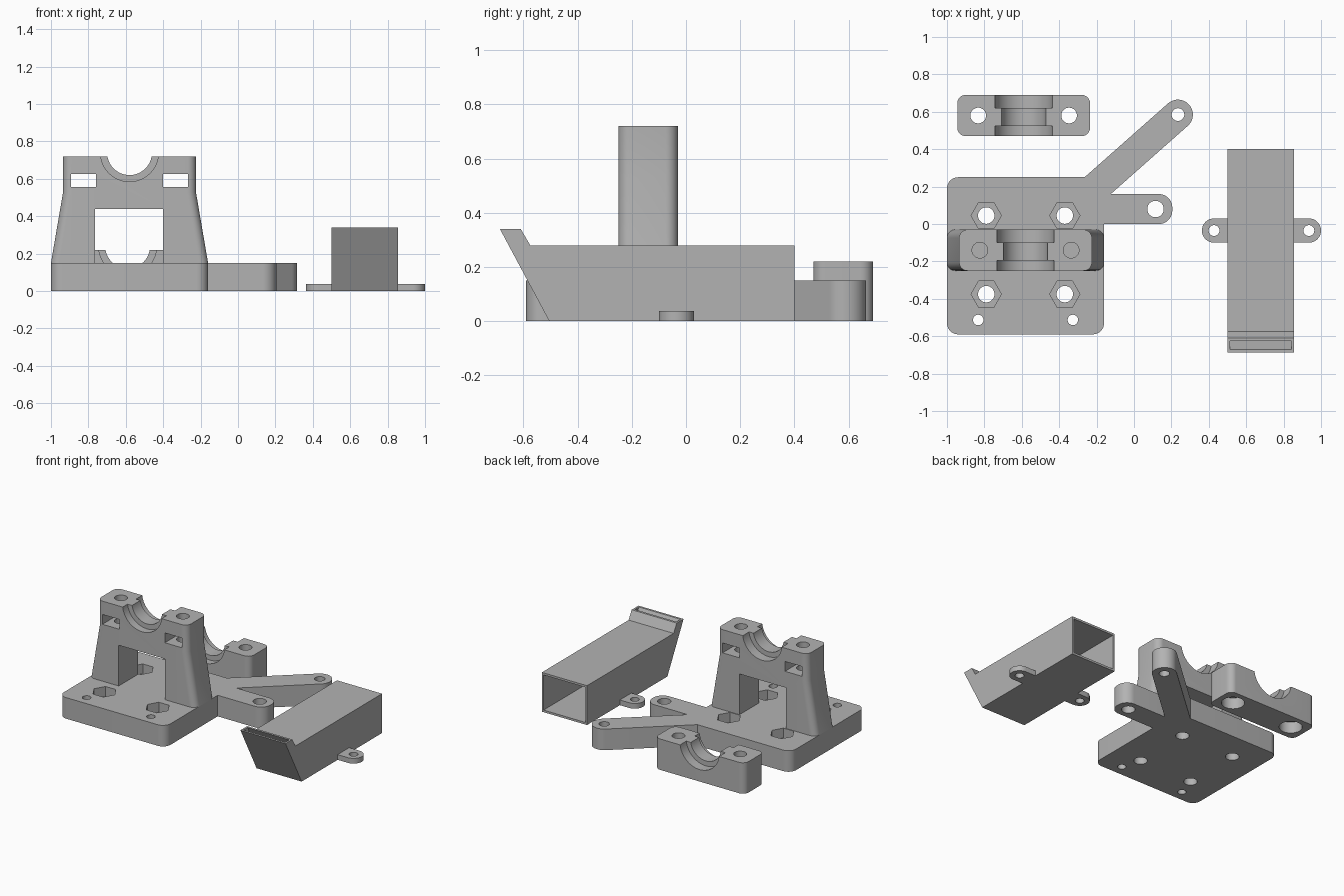
import bpy, bmesh, math
from mathutils import Vector

if "Cube" in bpy.data.objects:
    bpy.data.objects.remove(bpy.data.objects["Cube"])

GREY = bpy.data.materials.new("plain grey")
GREY.diffuse_color = (0.45, 0.45, 0.45, 1)
GREY.use_nodes = True
GREY.node_tree.nodes["Principled BSDF"].inputs["Base Color"].default_value = GREY.diffuse_color


def prism(name, pts, lo, hi, axis="z"):
    """Extrude a 2D outline along an axis (outline planes: z->xy, y->xz, x->yz)."""
    place = {"z": lambda a, b, h: (a, b, h),
             "y": lambda a, b, h: (a, h, b),
             "x": lambda a, b, h: (h, a, b)}[axis]
    bm = bmesh.new()
    face = bm.faces.new([bm.verts.new(place(a, b, lo)) for a, b in pts])
    ext = bmesh.ops.extrude_face_region(bm, geom=[face])
    top = [v for v in ext["geom"] if isinstance(v, bmesh.types.BMVert)]
    bmesh.ops.translate(bm, verts=top, vec=place(0, 0, hi - lo))
    bmesh.ops.recalc_face_normals(bm, faces=bm.faces)
    mesh = bpy.data.meshes.new(name)
    bm.to_mesh(mesh)
    bm.free()
    ob = bpy.data.objects.new(name, mesh)
    bpy.context.collection.objects.link(ob)
    mesh.materials.append(GREY)
    return ob


def rect(x0, x1, y0, y1):
    return [(x0, y0), (x1, y0), (x1, y1), (x0, y1)]


def circle(x, y, r, n=40):
    return [(x + r * math.cos(2 * math.pi * i / n),
             y + r * math.sin(2 * math.pi * i / n)) for i in range(n)]


def rounded(x0, x1, y0, y1, r, n=10):
    pts = []
    for k, (cx, cy) in enumerate([(x1 - r, y1 - r), (x0 + r, y1 - r),
                                  (x0 + r, y0 + r), (x1 - r, y0 + r)]):
        for i in range(n + 1):
            a = math.pi / 2 * (k + i / n)
            pts.append((cx + r * math.cos(a), cy + r * math.sin(a)))
    return pts


def capsule(p, q, r, n=20):
    """Bar from p to q, rounded around q."""
    p, q = Vector(p), Vector(q)
    d = (q - p).normalized()
    side = Vector((-d.y, d.x)) * r
    a0 = math.atan2(d.y, d.x) - math.pi / 2
    arc = [(q.x + r * math.cos(a0 + math.pi * i / n),
            q.y + r * math.sin(a0 + math.pi * i / n)) for i in range(n + 1)]
    return [tuple(p + side), tuple(p - side)] + arc


def combine(ob, other, op="DIFFERENCE"):
    mod = ob.modifiers.new("bool", "BOOLEAN")
    mod.operation, mod.solver, mod.object = op, "EXACT", other
    bpy.context.view_layer.objects.active = ob
    bpy.ops.object.modifier_apply(modifier=mod.name)
    bpy.data.objects.remove(other)


def cut(ob, pts, lo, hi, axis="z"):
    combine(ob, prism("cutter", pts, lo, hi, axis), "DIFFERENCE")


def finish(ob):
    bpy.ops.object.select_all(action="DESELECT")
    ob.select_set(True)
    bpy.context.view_layer.objects.active = ob
    bpy.ops.object.shade_smooth_by_angle(angle=math.radians(25))


def saddle(ob, cx, cz, y0, y1):
    """Stepped half-round seat: narrow in the middle, wide at both ends."""
    cut(ob, circle(cx, cz, 0.12, 64), y0 - 0.1, y1 + 0.1, "y")
    cut(ob, circle(cx, cz, 0.155, 64), y0 - 0.1, y0 + 0.055, "y")
    cut(ob, circle(cx, cz, 0.155, 64), y1 - 0.07, y1 + 0.1, "y")


CX = -0.58

# Tower with tapered, rounded sides
half = [(0.42, 0.15), (0.355, 0.53), (0.355, 0.72)]
tower = prism("tower", [(CX + x, z) for x, z in half]
              + [(CX - x, z) for x, z in reversed(half)], -0.25, -0.03, "y")
bm = bmesh.new()
bm.from_mesh(tower.data)
edges = [e for e in bm.edges
         if abs(e.verts[0].co.y - e.verts[1].co.y) < 1e-4
         and abs(e.verts[0].co.z - e.verts[1].co.z) > 0.01]
bmesh.ops.bevel(bm, geom=edges, offset=0.045, segments=8, profile=0.5, affect="EDGES")
bm.to_mesh(tower.data)
bm.free()
cut(tower, rect(-0.765, -0.40, 0.0, 0.44), -0.4, 0.1, "y")
saddle(tower, CX, 0.74, -0.25, -0.03)
for s in (-1, 1):
    cut(tower, circle(CX + s * 0.244, -0.14, 0.042), 0.48, 0.8)
    nx = CX + s * 0.246
    cut(tower, rect(nx - 0.067, nx + 0.067, 0.555, 0.625), -0.4, 0.1, "y")
finish(tower)

# Base plate with its two arms
base = prism("base_plate", rounded(-1, -0.16, -0.59, 0.25, 0.06), 0, 0.15)
combine(base, prism("arm", rounded(-0.4, 0.205, 0, 0.16, 0.072), 0, 0.15), "UNION")
combine(base, prism("arm", capsule((-0.26, 0.147), (0.235, 0.585), 0.08), 0, 0.15), "UNION")
cut(base, circle(0.115, 0.08, 0.044), -0.1, 0.3)
cut(base, circle(0.235, 0.585, 0.034), -0.1, 0.3)
for x in (-0.79, -0.37):
    for y in (0.045, -0.375):
        cut(base, circle(x, y, 0.081, 6), 0.08, 0.3)
        cut(base, circle(x, y, 0.044), -0.1, 0.3)
for x in (-0.833, -0.327):
    cut(base, circle(x, -0.513, 0.028), -0.1, 0.3)
finish(base)

# Loose clamp cap with counterbored bolt holes
cap = prism("clamp_cap", rounded(-0.945, -0.235, 0.47, 0.69, 0.045), 0, 0.22)
saddle(cap, -0.59, 0.24, 0.47, 0.69)
for x in (-0.833, -0.347):
    cut(cap, circle(x, 0.58, 0.042), -0.1, 0.3)
    cut(cap, circle(x, 0.58, 0.075), -0.1, 0.08)
finish(cap)

# Hollow air duct: open at the back, slanted nose with a slot on top
duct = prism("air_duct", [(-0.505, 0), (0.4, 0), (0.4, 0.28), (-0.575, 0.28),
                          (-0.61, 0.34), (-0.687, 0.34)], 0.50, 0.855, "x")
cut(duct, [(-0.495, 0.015), (0.5, 0.015), (0.5, 0.265), (-0.585, 0.265),
           (-0.637, 0.36), (-0.682, 0.36)], 0.513, 0.842, "x")
finish(duct)

# Mounting ears on the duct
for name, ex, root in (("left_ear", 0.428, 0.505), ("right_ear", 0.935, 0.85)):
    ear = prism(name, capsule((root, -0.035), (ex, -0.035), 0.065), 0, 0.037)
    cut(ear, circle(ex, -0.035, 0.029), -0.1, 0.1)
    finish(ear)
